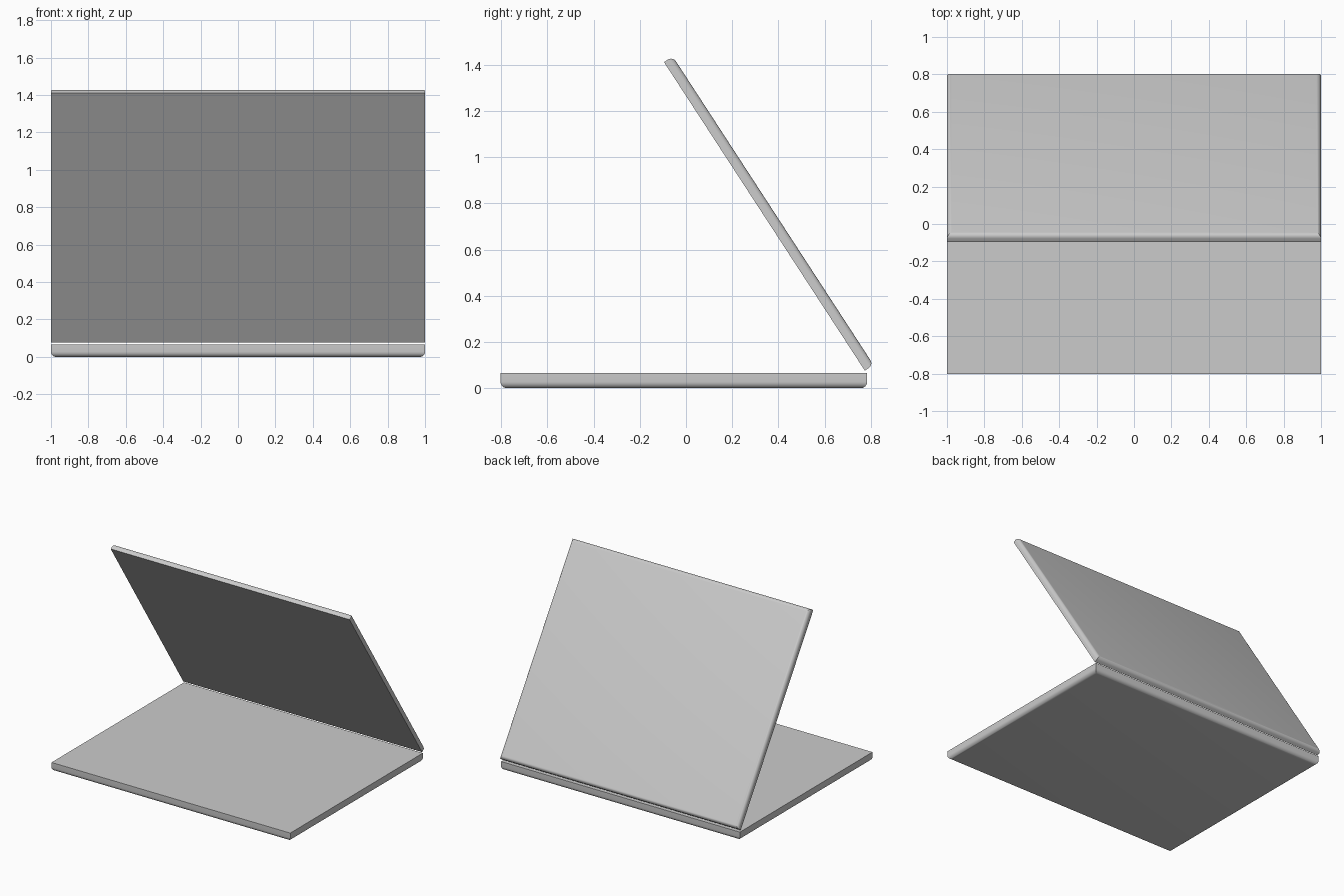
import bpy
import bmesh
import math
from mathutils import Matrix

if "Cube" in bpy.data.objects:
    bpy.data.objects.remove(bpy.data.objects["Cube"])


def slab(name, depth, thick, radius, location, angle):
    """Plate 2 wide with its inner face on local z=0 and a rounded outer face rim."""
    bm = bmesh.new()
    bmesh.ops.create_cube(
        bm, size=1,
        matrix=Matrix.Translation((0, depth / 2, -thick / 2))
        @ Matrix.Diagonal((2, depth, thick, 1)))
    rim = [e for e in bm.edges if all(v.co.z < -thick * 0.9 for v in e.verts)]
    bmesh.ops.bevel(bm, geom=rim, offset=radius, segments=6,
                    profile=0.5, affect='EDGES')
    bmesh.ops.recalc_face_normals(bm, faces=bm.faces)
    mesh = bpy.data.meshes.new(name)
    bm.to_mesh(mesh)
    bm.free()
    obj = bpy.data.objects.new(name, mesh)
    bpy.context.collection.objects.link(obj)
    obj.location = location
    obj.rotation_euler.x = angle
    # Smooth the rounded rim, keep the corners crisp
    bpy.ops.object.select_all(action='DESELECT')
    obj.select_set(True)
    bpy.context.view_layer.objects.active = obj
    bpy.ops.object.shade_smooth_by_angle(angle=math.radians(30))
    return obj


# Flat lower half, rounded underneath
slab("base", 1.587, 0.065, 0.028, (0, -0.803, 0.065), 0)

# Raised lid, hinged at the back edge and leaning forward
slab("lid", 1.593, 0.045, 0.025, (0, 0.774, 0.076), math.atan2(1.335, -0.869))
